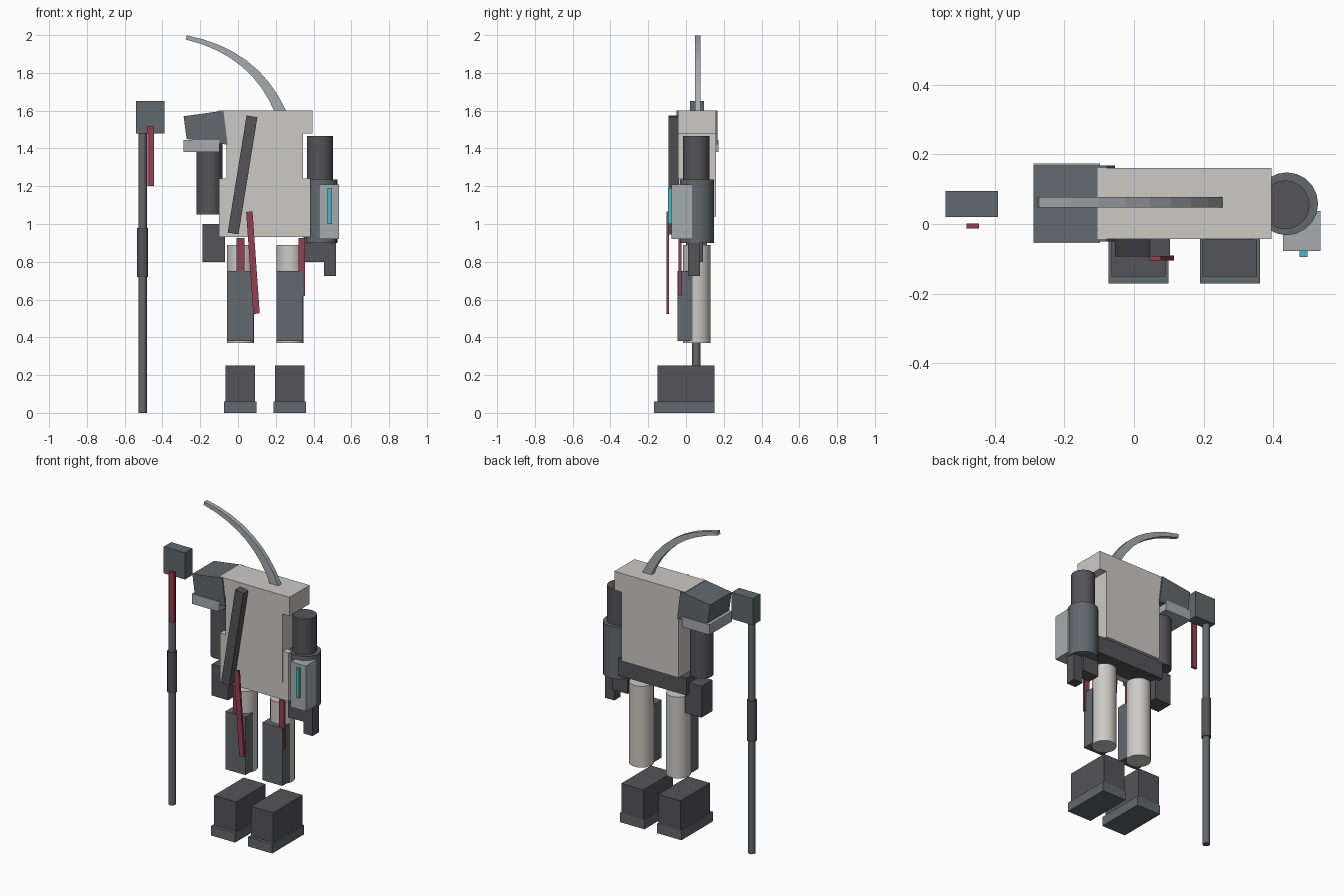
import bpy, bmesh, math
from mathutils import Vector

if "Cube" in bpy.data.objects:
    bpy.data.objects.remove(bpy.data.objects["Cube"])


def mat(name, r, g, b):
    m = bpy.data.materials.new(name)
    m.diffuse_color = (r, g, b, 1)
    m.use_nodes = True
    m.node_tree.nodes["Principled BSDF"].inputs["Base Color"].default_value = m.diffuse_color
    return m


BONE = mat("bone", 0.60, 0.59, 0.56)
DARK = mat("dark_grey", 0.09, 0.09, 0.10)
SLATE = mat("slate_grey", 0.12, 0.14, 0.15)
STEEL = mat("steel", 0.38, 0.41, 0.43)
RED = mat("red", 0.30, 0.05, 0.08)
CYAN = mat("cyan", 0.07, 0.48, 0.54)


def finish(bm, name, m):
    bmesh.ops.recalc_face_normals(bm, faces=bm.faces[:])
    me = bpy.data.meshes.new(name)
    bm.to_mesh(me)
    bm.free()
    me.materials.append(m)
    ob = bpy.data.objects.new(name, me)
    bpy.context.collection.objects.link(ob)
    return ob


def prism(name, pts, y0, y1, m):
    """Front (x, z) outline extruded from y0 to y1."""
    bm = bmesh.new()
    f = bm.faces.new([bm.verts.new((x, y0, z)) for x, z in pts])
    r = bmesh.ops.extrude_face_region(bm, geom=[f])
    vs = [v for v in r["geom"] if isinstance(v, bmesh.types.BMVert)]
    bmesh.ops.translate(bm, verts=vs, vec=(0, y1 - y0, 0))
    return finish(bm, name, m)


def box(name, x0, x1, y0, y1, z0, z1, m):
    return prism(name, [(x0, z0), (x1, z0), (x1, z1), (x0, z1)], y0, y1, m)


def strip(name, a, b, w, y0, y1, m):
    """Slanted bar between two (x, z) points."""
    a, b = Vector(a), Vector(b)
    d = (b - a).normalized() * w / 2
    n = Vector((-d.y, d.x))
    return prism(name, [a + n, a - n, b - n, b + n], y0, y1, m)


def cyl(name, x, y, r, z0, z1, m, sides=20):
    bpy.ops.mesh.primitive_cylinder_add(vertices=sides, radius=r, depth=z1 - z0,
                                        location=(x, y, (z0 + z1) / 2))
    ob = bpy.context.object
    ob.name = name
    ob.data.materials.append(m)
    bpy.ops.object.shade_smooth_by_angle(angle=math.radians(35))
    return ob


# Boots, legs and shin guards
for side, x in (("right", 0.013), ("left", 0.275)):
    box(side + "_sole", x - 0.086, x + 0.086, -0.17, 0.15, 0, 0.06, SLATE)
    box(side + "_boot", x - 0.078, x + 0.078, -0.15, 0.15, 0.06, 0.25, DARK)
    cyl(side + "_leg", x, 0.057, 0.072, 0.37, 0.89, BONE)
    box(side + "_shin_guard", x - 0.07, x + 0.07, -0.045, 0.035, 0.38, 0.75, SLATE)

# T-shaped torso, front apron plate and belt
prism("torso", [(-0.06, 1.04), (0.345, 1.04), (0.345, 1.48), (0.395, 1.48),
                (0.395, 1.6), (-0.105, 1.6), (-0.105, 1.48), (-0.06, 1.48)],
      -0.043, 0.16, BONE)
box("apron_plate", -0.10, 0.385, -0.04, 0.0, 0.93, 1.24, BONE)
box("belt", -0.10, 0.385, 0.0, 0.14, 0.93, 1.04, DARK)
strip("chest_strap", (0.074, 1.57), (-0.026, 0.95), 0.058, -0.093, -0.043, DARK)

# Red hanging ribbons
box("right_ribbon", -0.007, 0.035, -0.04, -0.025, 0.62, 0.925, RED)
box("left_ribbon", 0.32, 0.355, -0.04, -0.025, 0.62, 0.925, RED)
strip("slanted_ribbon", (0.06, 1.065), (0.098, 0.525), 0.034, -0.104, -0.09, RED)

# Right arm with shoulder armour
prism("shoulder_armour", [(-0.288, 1.57), (-0.077, 1.60), (-0.055, 1.42), (-0.272, 1.45)],
      -0.05, 0.168, SLATE)
box("shoulder_rim", -0.288, -0.098, -0.054, 0.173, 1.38, 1.445, STEEL)
cyl("right_arm", -0.151, 0.055, 0.068, 1.05, 1.45, DARK)
box("right_hand", -0.187, -0.07, 0.0, 0.11, 0.80, 1.0, DARK)

# Left arm with wrist device
cyl("left_upper_arm", 0.434, 0.055, 0.07, 1.2, 1.465, DARK)
cyl("left_forearm", 0.438, 0.058, 0.09, 0.90, 1.235, SLATE)
box("left_hand", 0.35, 0.46, 0.01, 0.09, 0.80, 0.93, DARK)
box("left_fingers", 0.455, 0.52, 0.01, 0.075, 0.725, 0.93, DARK)
box("wrist_device", 0.428, 0.535, -0.078, 0.037, 0.92, 1.21, STEEL)
box("device_screen", 0.475, 0.497, -0.094, -0.078, 1.0, 1.19, CYAN)

# Staff
cyl("staff_shaft", -0.505, 0.055, 0.022, 0, 1.5, SLATE, 12)
cyl("staff_grip", -0.505, 0.055, 0.029, 0.72, 0.98, DARK, 12)
box("staff_head", -0.54, -0.39, 0.02, 0.095, 1.48, 1.65, SLATE)
box("staff_ribbon", -0.48, -0.445, -0.013, 0.002, 1.2, 1.52, RED)

# Tapered curved plume
p0, p1, p2 = Vector((0.227, 1.59)), Vector((0.09, 1.91)), Vector((-0.275, 1.988))
upper, lower = [], []
for i in range(9):
    t = i / 8
    p = p0 * (1 - t) ** 2 + p1 * 2 * t * (1 - t) + p2 * t * t
    d = ((p1 - p0) * (1 - t) + (p2 - p1) * t).normalized()
    n = Vector((d.y, -d.x)) * (0.029 - 0.018 * t)
    upper.append(p + n)
    lower.append(p - n)
prism("plume", upper + lower[::-1], 0.048, 0.077, STEEL)
